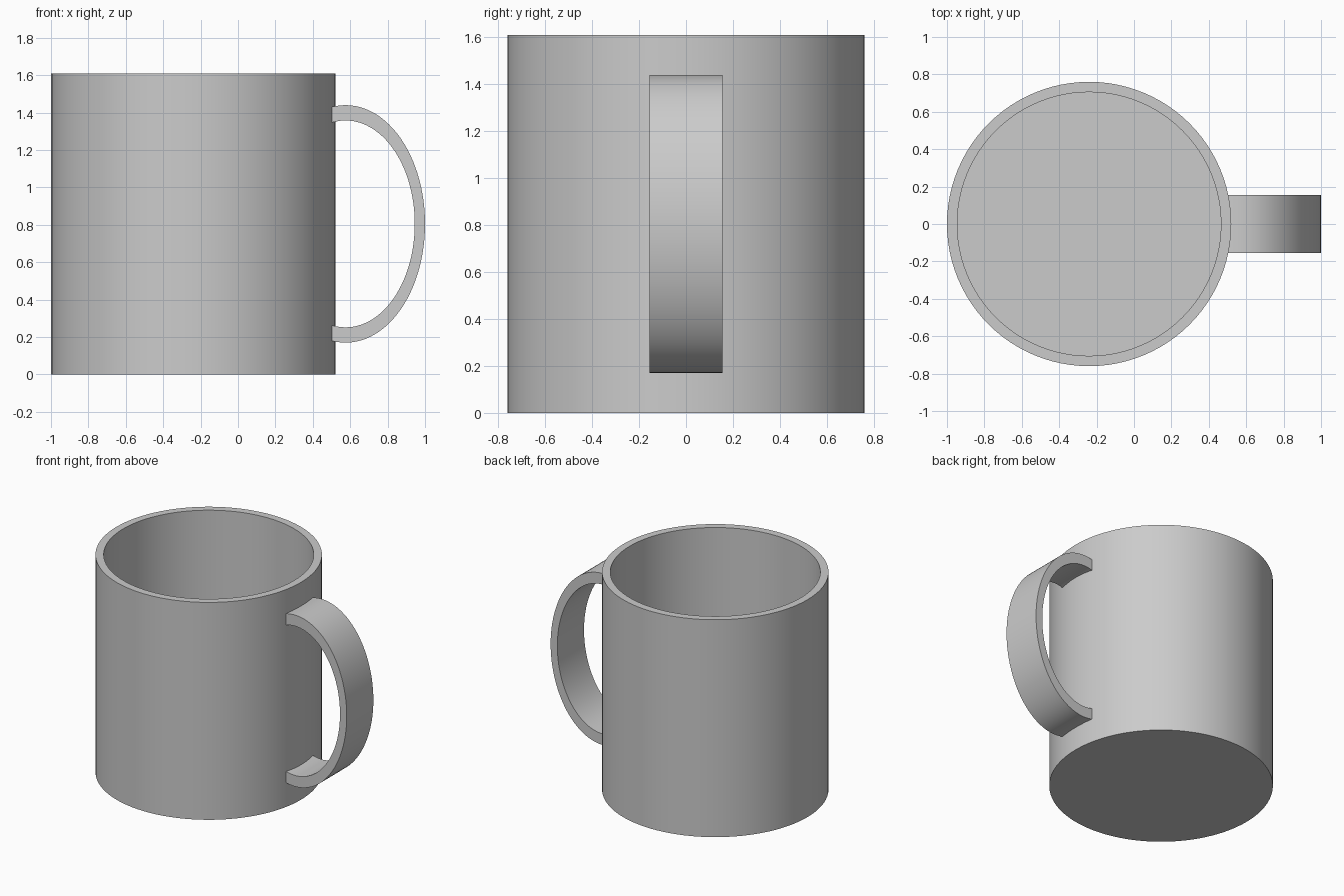
import bpy
import bmesh
from math import acos, cos, sin, tau
from mathutils import Matrix, Vector

if "Cube" in bpy.data.objects:
    bpy.data.objects.remove(bpy.data.objects["Cube"], do_unlink=True)

RADIUS, HEIGHT, WALL, CUP_X = 0.76, 1.61, 0.055, -0.24

# Single ceramic colour
grey = bpy.data.materials.new("ceramic_grey")
grey.use_nodes = True
grey.diffuse_color = (0.6, 0.6, 0.6, 1)
grey.node_tree.nodes["Principled BSDF"].inputs["Base Color"].default_value = (0.6, 0.6, 0.6, 1)


def finish(bm, name):
    """Turn a bmesh into a named, smooth-by-angle object."""
    bmesh.ops.recalc_face_normals(bm, faces=bm.faces)
    mesh = bpy.data.meshes.new(name)
    bm.to_mesh(mesh)
    bm.free()
    mesh.materials.append(grey)
    obj = bpy.data.objects.new(name, mesh)
    bpy.context.collection.objects.link(obj)
    bpy.ops.object.select_all(action="DESELECT")
    obj.select_set(True)
    bpy.context.view_layer.objects.active = obj
    bpy.ops.object.shade_smooth_by_angle(angle=0.6)
    return obj


# Cup: rings up the outside, over the rim and down to the inner floor
bm = bmesh.new()
inner = RADIUS - WALL
rings = []
for radius, z in ((RADIUS, 0), (RADIUS, HEIGHT), (inner, HEIGHT), (inner, WALL)):
    place = Matrix.Translation((CUP_X, 0, z))
    ring = bmesh.ops.create_circle(bm, segments=96, radius=radius, matrix=place)
    rings.append(ring["verts"])
for low, high in zip(rings, rings[1:]):
    for i in range(len(low)):
        bm.faces.new((low[i - 1], low[i], high[i], high[i - 1]))
bm.faces.new(rings[0])
bm.faces.new(rings[-1])
finish(bm, "cup")


# Handle: elliptical band cut vertically at the cup wall
def arc(a, b, steps=56, centre_x=0.575, cut_x=0.5):
    end = acos((cut_x - centre_x) / a)
    angles = [end * (2 * i / steps - 1) for i in range(steps + 1)]
    return [(centre_x + a * cos(t), HEIGHT / 2 + b * sin(t)) for t in angles]


bm = bmesh.new()
half_width = 0.156
sections = []
for (ox, oz), (ix, iz) in zip(arc(0.425, 0.635), arc(0.37, 0.553)):
    corners = ((ox, -half_width, oz), (ox, half_width, oz),
               (ix, half_width, iz), (ix, -half_width, iz))
    sections.append([bm.verts.new(Vector(c)) for c in corners])
for one, two in zip(sections, sections[1:]):
    for i in range(4):
        bm.faces.new((one[i - 1], one[i], two[i], two[i - 1]))
bm.faces.new(sections[0])
bm.faces.new(sections[-1])
finish(bm, "handle")
